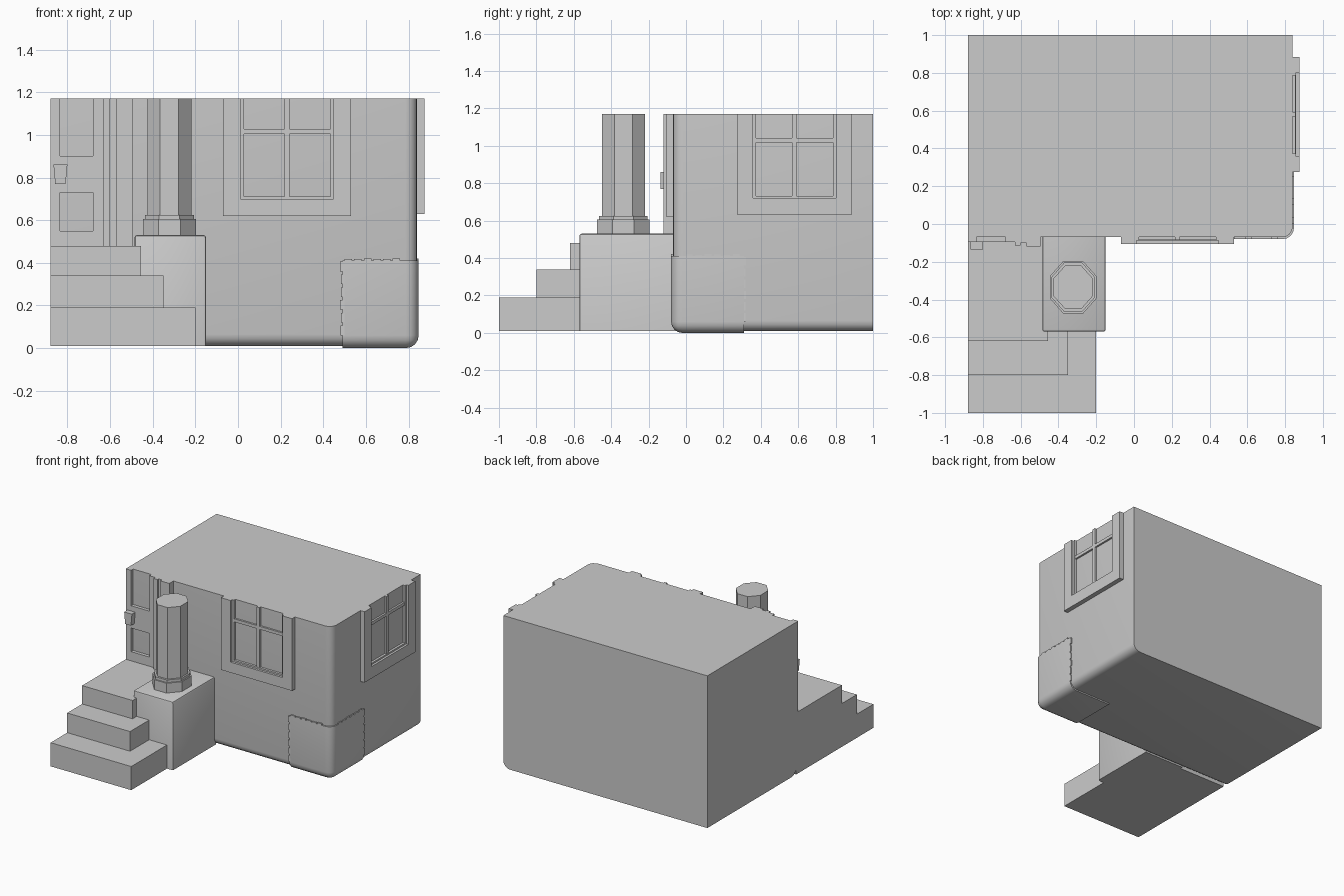
import bpy, bmesh, math, random
from mathutils import Matrix, Vector

if "Cube" in bpy.data.objects:
    bpy.data.objects.remove(bpy.data.objects["Cube"], do_unlink=True)

random.seed(4)
TOP = 1.17
FLOOR = 0.01
LEFT = -0.88       # flat cut side
FRONT = -0.07      # front wall plane
SIDE = 0.84        # side wall plane

grey = bpy.data.materials.new("plain grey")
grey.use_nodes = True
grey.diffuse_color = (0.6, 0.6, 0.6, 1)
grey.node_tree.nodes["Principled BSDF"].inputs["Base Color"].default_value = (0.6, 0.6, 0.6, 1)


def finish(name, bm):
    mesh = bpy.data.meshes.new(name)
    bmesh.ops.recalc_face_normals(bm, faces=bm.faces)
    bm.to_mesh(mesh)
    bm.free()
    obj = bpy.data.objects.new(name, mesh)
    bpy.context.collection.objects.link(obj)
    mesh.materials.append(grey)
    bpy.ops.object.select_all(action='DESELECT')
    obj.select_set(True)
    bpy.context.view_layer.objects.active = obj
    bpy.ops.object.shade_smooth_by_angle(angle=math.radians(35))
    return obj


def add_box(bm, lo, hi):
    lo, hi = Vector(lo), Vector(hi)
    place = Matrix.Translation((lo + hi) / 2) @ Matrix.Diagonal((*(hi - lo), 1))
    return bmesh.ops.create_cube(bm, size=1, matrix=place)["verts"]


def box(name, lo, hi, radius=0, rounded=None, segments=1):
    """Box whose edges chosen by the rule 'rounded' are bevelled."""
    bm = bmesh.new()
    add_box(bm, lo, hi)
    if radius:
        edges = [e for e in bm.edges if rounded is None or rounded(e)]
        bmesh.ops.bevel(bm, geom=edges, offset=radius, segments=segments,
                        profile=0.5, affect='EDGES')
    return finish(name, bm)


def outer_corner(e):
    """Edges shared by two of the three exposed planes: front, side, bottom."""
    a, b = e.verts[0].co, e.verts[1].co
    mid = (a + b) / 2
    span = [e2.calc_length() for e2 in e.verts[0].link_edges]
    faces = [f.normal for f in e.link_faces]
    return all(n.y < -0.5 or n.x > 0.5 or n.z < -0.5 for n in faces)


def prism(name, center, rx, ry, z0, z1):
    """Upright octagon with flats facing the axes."""
    bm = bmesh.new()
    grow = 1 / math.cos(math.pi / 8)
    place = (Matrix.Translation((center[0], center[1], (z0 + z1) / 2))
             @ Matrix.Diagonal((rx * grow, ry * grow, 1, 1))
             @ Matrix.Rotation(math.pi / 8, 4, 'Z'))
    bmesh.ops.create_cone(bm, cap_ends=True, segments=8, radius1=1, radius2=1,
                          depth=z1 - z0, matrix=place)
    return finish(name, bm)


def window(name, to_world, half, opening, sill, bottom, bar_z):
    """Casing, sash and crossbars in wall space: u across, d outward, z up."""
    bm = bmesh.new()
    sash = opening - 0.015
    bar = 0.012
    parts = [
        (-half, -opening, bottom, TOP, 0.035),
        (opening, half, bottom, TOP, 0.035),
        (-opening, opening, bottom, sill, 0.035),
        (-opening, -sash, sill, TOP, 0.018),
        (sash, opening, sill, TOP, 0.018),
        (-sash, sash, sill, sill + 0.012, 0.018),
        (-bar, bar, sill, TOP, 0.016),
        (-sash, sash, bar_z - bar, bar_z + bar, 0.014),
    ]
    for u0, u1, z0, z1, depth in parts:
        add_box(bm, (u0, -0.02, z0), (u1, depth, z1))
    bm.transform(to_world)
    return finish(name, bm)


# House body and the raised corner patch
box("house_body", (LEFT, FRONT, FLOOR), (SIDE, 1, TOP), 0.055, outer_corner, 4)
box("corner_patch", (0.49, FRONT - 0.01, 0), (SIDE + 0.007, 0.31, 0.41), 0.06, outer_corner, 4)

# Ragged rim of the patch
bm = bmesh.new()
teeth = 6
for i in range(teeth):
    z = 0.06 + i * 0.06
    reach = random.uniform(0.006, 0.018)
    add_box(bm, (0.49 - reach, FRONT - 0.01, z), (0.5, FRONT + 0.01, z + 0.045))
    add_box(bm, (SIDE - 0.01, 0.3, z), (SIDE + 0.007, 0.31 + reach, z + 0.045))
    x = 0.5 + i * 0.045
    add_box(bm, (x, FRONT - 0.01, 0.4), (x + 0.035, FRONT + 0.01, 0.41 + reach))
    y = 0.0 + i * 0.05
    add_box(bm, (SIDE - 0.01, y, 0.4), (SIDE + 0.007, y + 0.035, 0.41 + reach))
finish("patch_rim", bm)

# Windows on the front and on the side
front_wall = Matrix.Translation((0.23, FRONT, 0)) @ Matrix.Rotation(math.pi, 4, 'Z')
side_wall = Matrix.Translation((SIDE, 0.58, 0)) @ Matrix.Rotation(-math.pi / 2, 4, 'Z')
window("front_window", front_wall, 0.3, 0.218, 0.70, 0.62, 1.015)
window("side_window", side_wall, 0.305, 0.222, 0.72, 0.63, 1.03)

# Steps up to the landing
box("lower_step", (LEFT, -1, FLOOR), (-0.2, -0.5, 0.19))
box("middle_step", (LEFT, -0.8, FLOOR), (-0.35, -0.5, 0.34))
box("landing", (LEFT, -0.62, FLOOR), (-0.455, FRONT, 0.48))

# Porch pedestal and column
box("pedestal", (-0.485, -0.57, FLOOR), (-0.15, FRONT + 0.02, 0.53), 0.012,
    lambda e: all(f.normal.y < 0.5 and f.normal.z > -0.5 for f in e.link_faces), 2)
post = (-0.322, -0.335)
prism("column_base", post, 0.124, 0.14, 0.52, 0.605)
prism("column_base_lip", post, 0.115, 0.13, 0.6, 0.625)
prism("column", post, 0.103, 0.115, 0.6, TOP)

# Door made of stiles and rails around two sunken panels
bm = bmesh.new()
for x0, x1, z0, z1 in [(LEFT, -0.835, 0.48, TOP), (-0.68, -0.63, 0.48, TOP),
                       (-0.835, -0.68, 0.48, 0.55), (-0.835, -0.68, 0.73, 0.9)]:
    add_box(bm, (x0, -0.095, z0), (x1, FRONT + 0.02, z1))
finish("door", bm)

# Stepped door casing
for i, (x0, x1, y) in enumerate([(-0.63, -0.6, -0.115), (-0.6, -0.57, -0.1), (-0.57, -0.495, -0.12)]):
    box(f"door_casing_{i + 1}", (x0, y, 0.48), (x1, FRONT + 0.02, TOP))

# Tapered door latch
bm = bmesh.new()
for v in add_box(bm, (-0.865, -0.135, 0.77), (-0.8, -0.09, 0.86)):
    if v.co.z < 0.8:
        v.co.x = -0.833 + (v.co.x + 0.833) * 0.75
finish("door_latch", bm)
